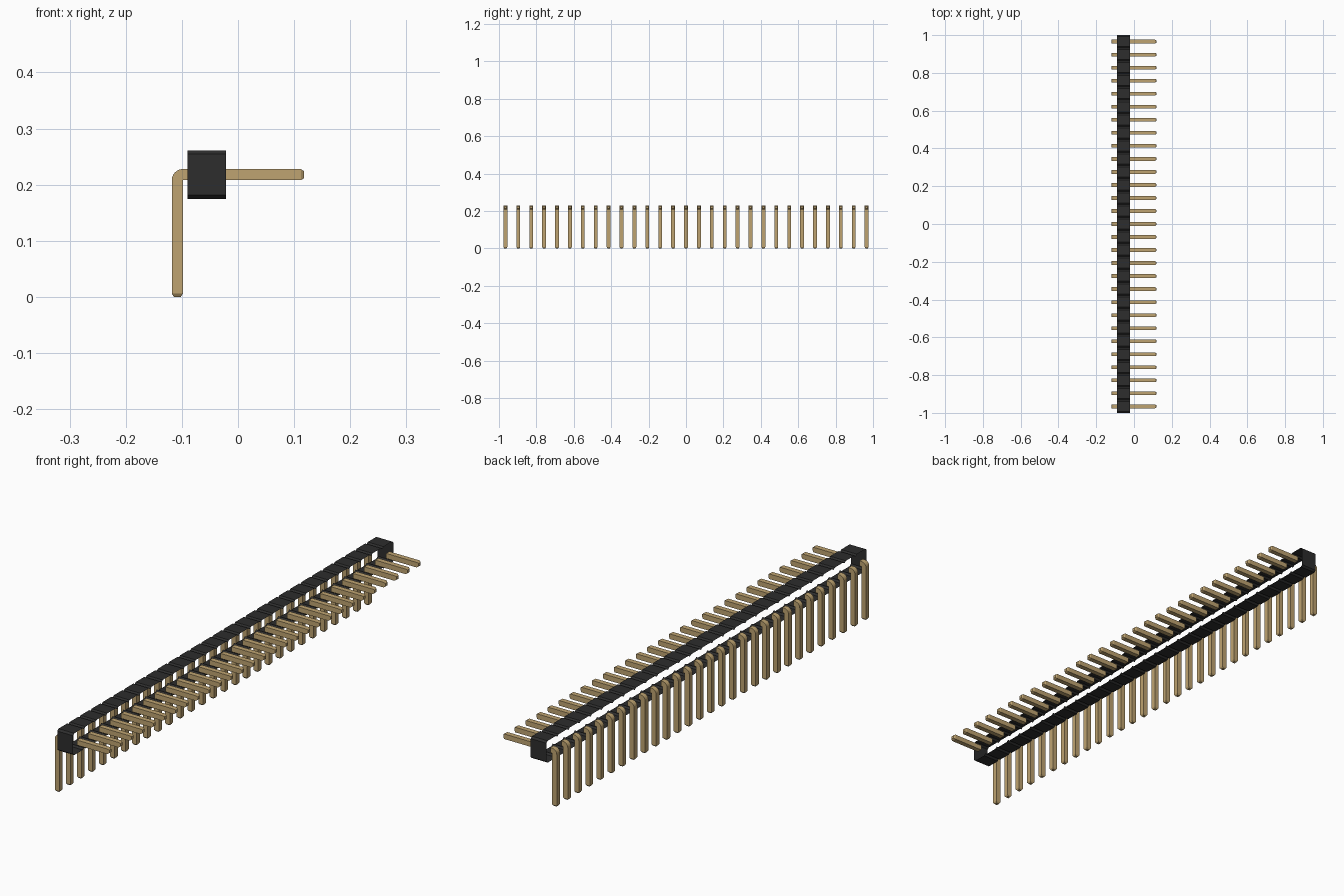
import bpy, bmesh, math
from mathutils import Vector

cube = bpy.data.objects.get("Cube")
if cube:
    bpy.data.objects.remove(cube, do_unlink=True)

COUNT = 29
PITCH = 2 / COUNT
HALF = 0.01                      # half thickness of a pin
X0, X1 = -0.09, -0.021           # housing back and front
Z0, Z1 = 0.175, 0.261            # housing bottom and top
PIN_Z = 0.218


def material(name, rgb):
    m = bpy.data.materials.new(name)
    m.use_nodes = True
    m.diffuse_color = (*rgb, 1)
    m.node_tree.nodes["Principled BSDF"].inputs["Base Color"].default_value = (*rgb, 1)
    return m


black = material("black plastic", (0.026, 0.026, 0.026))
gold = material("gold metal", (0.52, 0.37, 0.165))


def make_object(name, bm, mat):
    mesh = bpy.data.meshes.new(name)
    bm.to_mesh(mesh)
    bm.free()
    mesh.materials.append(mat)
    ob = bpy.data.objects.new(name, mesh)
    bpy.context.collection.objects.link(ob)
    return ob


def skin(bm, rings, cap_end=False):
    """Join closed rings of points with quads, optionally capping the last."""
    rows = [[bm.verts.new(p) for p in r] for r in rings]
    n = len(rows[0])
    for a, b in zip(rows, rows[1:]):
        for i in range(n):
            j = (i + 1) % n
            bm.faces.new((a[i], a[j], b[j], b[i]))
    if cap_end:
        bm.faces.new(rows[-1])


def section(inner, outer, half_y=HALF):
    """Rectangular pin section between two (x, z) points."""
    return [Vector((p[0], y, p[1])) for p, y in
            ((inner, -half_y), (outer, -half_y), (outer, half_y), (inner, half_y))]


# Housing: open shell with a notch between neighbouring units
CH_Y, CH_Z = 0.008, 0.0065
bottom, top = [], []
for i in range(COUNT):
    a = -1 + i * PITCH
    b = a + PITCH
    bottom += [(a, Z0 + CH_Z), (a + CH_Y, Z0), (b - CH_Y, Z0)]
    top += [(a, Z1 - CH_Z), (a + CH_Y, Z1), (b - CH_Y, Z1)]
bottom.append((1, Z0 + CH_Z))
top.append((1, Z1 - CH_Z))
outline = bottom + top[::-1]
bm = bmesh.new()
skin(bm, [[(x, y, z) for y, z in outline] for x in (X0, X1)])
bmesh.ops.recalc_face_normals(bm, faces=bm.faces)
make_object("housing", bm, black)

# Pin: straight contact in front of the housing, bent leg behind it
bm = bmesh.new()
TIP = 0.006
lo, hi = PIN_Z - HALF, PIN_Z + HALF
skin(bm, [section((X1, lo), (X1, hi)),
          section((0.118 - TIP, lo), (0.118 - TIP, hi)),
          section((0.118, lo + 0.004), (0.118, hi - 0.004), HALF - 0.004)], True)

corner = (-0.098, lo)
rings = [section((X0, lo), (X0, hi))]
for k in range(7):
    t = math.radians(90 + 15 * k)
    rings.append(section(corner, (corner[0] + 2 * HALF * math.cos(t),
                                  corner[1] + 2 * HALF * math.sin(t))))
rings.append(section((-0.098, TIP), (-0.118, TIP)))
rings.append(section((-0.102, 0), (-0.114, 0), HALF - 0.004))
skin(bm, rings, True)
bmesh.ops.remove_doubles(bm, verts=bm.verts, dist=1e-5)
bmesh.ops.recalc_face_normals(bm, faces=bm.faces)

# Repeat the pin along the row
pin = make_object("pin_row", bm, gold)
pin.location.y = -1 + PITCH / 2
arr = pin.modifiers.new("row", "ARRAY")
arr.count = COUNT
arr.use_relative_offset = False
arr.use_constant_offset = True
arr.constant_offset_displace = (0, PITCH, 0)
